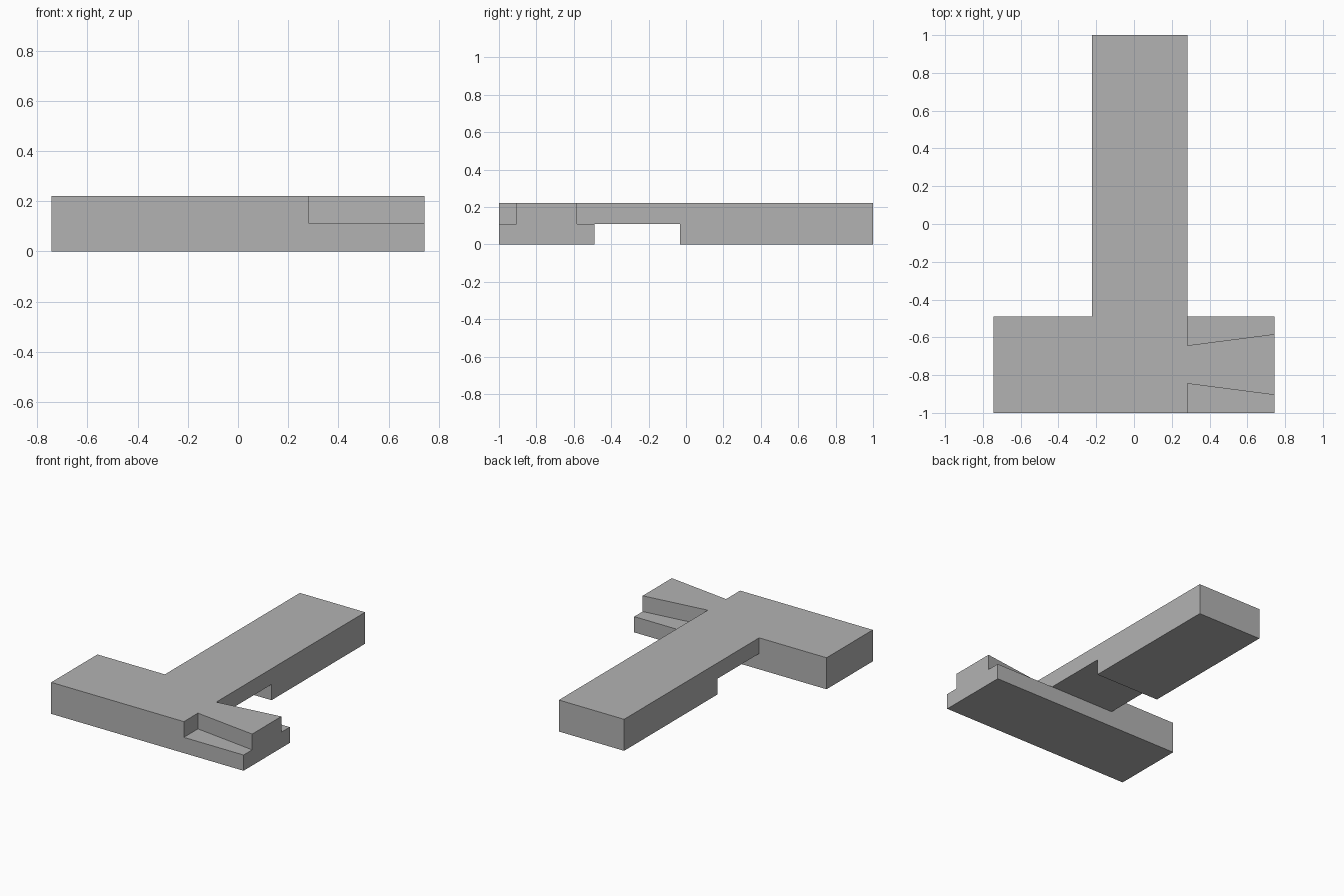
import bpy
import bmesh

cube = bpy.data.objects.get("Cube")
if cube:
    bpy.data.objects.remove(cube, do_unlink=True)

HEIGHT, HALF = 0.22, 0.11
END = 0.743                       # half length of the cross arm
BAR_L, BAR_R = -0.222, 0.282      # sides of the long bar
ARM_BACK = -0.49

grey = bpy.data.materials.new("plain_grey")
grey.use_nodes = True
colour = (0.45, 0.45, 0.45, 1)
grey.diffuse_color = colour
grey.node_tree.nodes["Principled BSDF"].inputs["Base Color"].default_value = colour


def prism(name, outline, z0, z1):
    """Extrude a flat outline from z0 up to z1."""
    bm = bmesh.new()
    face = bm.faces.new([bm.verts.new((x, y, z0)) for x, y in outline])
    top = bmesh.ops.extrude_face_region(bm, geom=[face])["geom"]
    verts = [v for v in top if isinstance(v, bmesh.types.BMVert)]
    bmesh.ops.translate(bm, vec=(0, 0, z1 - z0), verts=verts)
    bmesh.ops.recalc_face_normals(bm, faces=bm.faces)
    mesh = bpy.data.meshes.new(name)
    bm.to_mesh(mesh)
    bm.free()
    mesh.materials.append(grey)
    obj = bpy.data.objects.new(name, mesh)
    bpy.context.collection.objects.link(obj)
    return obj


# T-shaped body
body = prism("joint_body", [
    (-END, -1), (END, -1), (END, ARM_BACK), (BAR_R, ARM_BACK), (BAR_R, 1),
    (BAR_L, 1), (BAR_L, ARM_BACK), (-END, ARM_BACK)], 0, HEIGHT)

# Lap notch under the long bar, and the two shoulders beside the dovetail
OUT = END + 0.1
FLARE = 0.06 * (OUT - BAR_R) / (END - BAR_R)
cutters = [
    prism("lap_notch", [(-0.5, ARM_BACK), (0.5, ARM_BACK),
                        (0.5, -0.033), (-0.5, -0.033)], -0.1, HALF),
    prism("front_shoulder", [(BAR_R, -1.1), (OUT, -1.1),
                             (OUT, -0.845 - FLARE), (BAR_R, -0.845)], HALF, 0.4),
    prism("back_shoulder", [(BAR_R, -0.643), (OUT, -0.643 + FLARE),
                            (OUT, -0.4), (BAR_R, -0.4)], HALF, 0.4),
]
for cutter in cutters:
    cutter.hide_render = True
    cutter.hide_set(True)
    cut = body.modifiers.new(cutter.name, "BOOLEAN")
    cut.operation = "DIFFERENCE"
    cut.solver = "EXACT"
    cut.object = cutter

# Apply the cuts and drop the cutters
bpy.context.view_layer.objects.active = body
body.select_set(True)
for name in [m.name for m in body.modifiers]:
    bpy.ops.object.modifier_apply(modifier=name)
for cutter in cutters:
    bpy.data.objects.remove(cutter, do_unlink=True)
